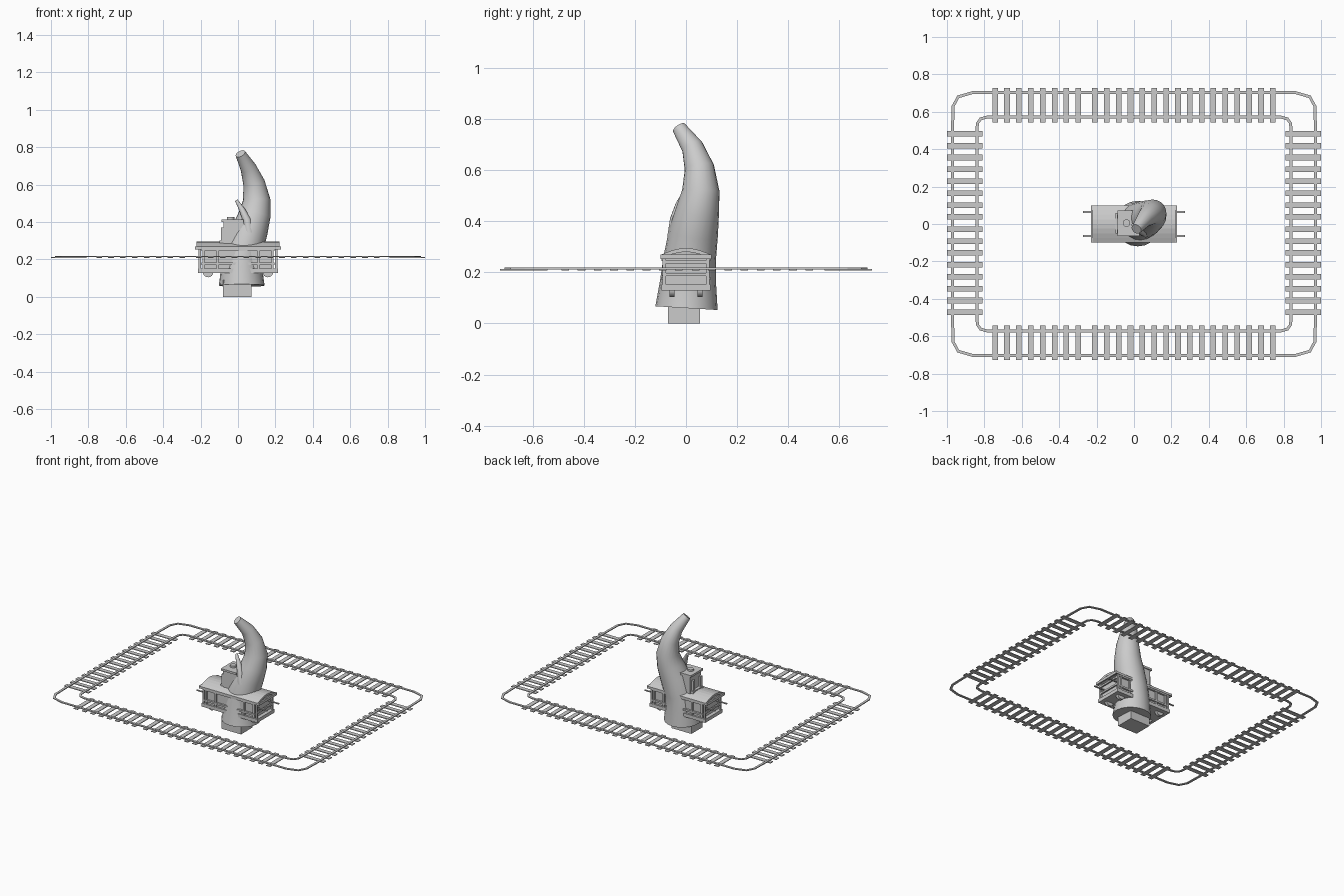
import bpy, bmesh, math
from mathutils import Vector, Matrix

if "Cube" in bpy.data.objects:
    bpy.data.objects.remove(bpy.data.objects["Cube"])


def finish(name, bm, smooth=False):
    bmesh.ops.recalc_face_normals(bm, faces=bm.faces)
    me = bpy.data.meshes.new(name)
    bm.to_mesh(me)
    bm.free()
    ob = bpy.data.objects.new(name, me)
    bpy.context.collection.objects.link(ob)
    if smooth:
        bpy.ops.object.select_all(action='DESELECT')
        ob.select_set(True)
        bpy.context.view_layer.objects.active = ob
        bpy.ops.object.shade_smooth_by_angle(angle=math.radians(40))
    return ob


def add_box(bm, x0, x1, y0, y1, z0, z1):
    m = Matrix.Translation(((x0 + x1) / 2, (y0 + y1) / 2, (z0 + z1) / 2))
    bmesh.ops.create_cube(bm, size=1, matrix=m @ Matrix.Diagonal((x1 - x0, y1 - y0, z1 - z0, 1)))


def boxes(name, specs):
    bm = bmesh.new()
    for s in specs:
        add_box(bm, *s)
    return finish(name, bm)


def bridge(bm, a, b):
    n = len(a)
    for i in range(n):
        bm.faces.new((a[i], a[(i + 1) % n], b[(i + 1) % n], b[i]))


def horn(name, stations, sides):
    """Loft of circles (x, y, z, radius) set across the path."""
    bm = bmesh.new()
    pts = [Vector(s[:3]) for s in stations]
    rings = []
    for i, s in enumerate(stations):
        t = pts[min(i + 1, len(pts) - 1)] - pts[max(i - 1, 0)]
        q = Vector((0, 0, 1)).rotation_difference(t.normalized())
        rings.append([bm.verts.new(pts[i] + q @ Vector((s[3] * math.cos(a), s[3] * math.sin(a), 0)))
                      for a in (2 * math.pi * k / sides for k in range(sides))])
    for a, b in zip(rings, rings[1:]):
        bridge(bm, a, b)
    bm.faces.new(rings[0])
    bm.faces.new(rings[-1])
    return finish(name, bm, True)


def rail(name, corner, half, z0, z1):
    """Closed rail loop mirrored from one corner's points."""
    loop = []
    for sx, sy in ((1, 1), (-1, 1), (-1, -1), (1, -1)):
        c = corner if sx * sy > 0 else corner[::-1]
        loop += [Vector((sx * x, sy * y, 0)) for x, y in c]
    n = len(loop)
    bm = bmesh.new()
    sections = []
    for i, p in enumerate(loop):
        d = (loop[(i + 1) % n] - loop[i - 1]).normalized()
        side = Vector((d.y, -d.x, 0)) * half
        sections.append([bm.verts.new(p + side * k + Vector((0, 0, z)))
                         for k, z in ((-1, z0), (1, z0), (1, z1), (-1, z1))])
    for i in range(n):
        bridge(bm, sections[i], sections[(i + 1) % n])
    return finish(name, bm)


# Track loop: two rails
RZ0, RZ1 = 0.212, 0.218
rail("outer_rail", [(.97, .52), (.967, .63), (.94, .68), (.865, .702)], .008, RZ0, RZ1)
rail("inner_rail", [(.84, .51), (.836, .54), (.82, .562), (.785, .572)], .008, RZ0, RZ1)

# Sleepers in groups of eight
bm = bmesh.new()
for s in (-1, 1):
    for gx in (-.52, .013, .52):
        for i in range(8):
            x = gx + (i - 3.5) * .0635
            add_box(bm, x - .015, x + .015, s * .635 - .093, s * .635 + .093, .208, .213)
    for gy in (.26, -.25):
        for i in range(8):
            y = gy + (i - 3.5) * .0635
            add_box(bm, s * .905 - .094, s * .905 + .094, y - .015, y + .015, .208, .213)
finish("sleepers", bm)

# Short rails passing through the carriage
boxes("carriage_rails", [(-.272, .272, y - .005, y + .005, RZ0, RZ1) for y in (-.065, .065)])

# Carriage body, floor frame, end posts and window frames
boxes("carriage_body", [(-.19, .19, -.082, .082, .15, .262)])
boxes("carriage_frame", [(-.215, .215, -.095, .095, .128, .152)])
boxes("end_posts", [(sx * .205 - .006, sx * .205 + .006, sy * .085 - .006, sy * .085 + .006, .15, .27)
                    for sx in (-1, 1) for sy in (-1, 1)])
boxes("end_railings", [(sx * .205 - .005, sx * .205 + .005, -.085, .085, z, z + .012)
                       for sx in (-1, 1) for z in (.185, .235)])
boxes("side_rails", [(-.195, .195, s * .088 - .007, s * .088 + .007, z, z + .012)
                     for s in (-1, 1) for z in (.17, .245)])
boxes("window_bars", [(x - .006, x + .006, s * .086 - .006, s * .086 + .006, .15, .26)
                      for s in (-1, 1) for x in (-.184, -.11, .11, .184)])

# Arched roof
bm = bmesh.new()
arc = [(-.1 + .2 * i / 8, .268 + .027 * math.sin(math.pi * i / 8)) for i in range(9)]
profile = arc + [(y, z - .015) for y, z in reversed(arc)]
ends = [[bm.verts.new((x, y, z)) for y, z in profile] for x in (-.222, .222)]
bridge(bm, *ends)
for e in ends:
    for i in range(8):
        bm.faces.new((e[i], e[i + 1], e[16 - i], e[17 - i]))
finish("carriage_roof", bm)
boxes("roof_lips", [(s * .226 - .005, s * .226 + .005, -.1, .1, .252, .27) for s in (-1, 1)])

# Wheels
bm = bmesh.new()
for x in (-.16, .16):
    for y in (-.055, .055):
        bmesh.ops.create_cone(bm, cap_ends=True, segments=16, radius1=.028, radius2=.028, depth=.02,
                              matrix=Matrix.Translation((x, y, .132)) @ Matrix.Rotation(math.pi / 2, 4, 'X'))
finish("wheels", bm, True)

# Foot block
boxes("foot_block", [(-.08, .072, -.07, .055, 0, .09)])

# Cabin on the roof with cap, hatch and window frame
boxes("cabin", [(-.078, .03, -.055, .065, .27, .40)])
boxes("cabin_cap", [(-.088, .03, -.063, .072, .40, .414)])
boxes("cabin_trim", [(-.098, -.076, -.05, .06, .285, .30), (-.092, -.076, -.05, -.03, .30, .37),
                     (-.092, -.076, .03, .05, .30, .37)])
bm = bmesh.new()
bmesh.ops.create_cone(bm, cap_ends=True, segments=12, radius1=.02, radius2=.02, depth=.016,
                      matrix=Matrix.Translation((-.04, .005, .418)))
finish("cabin_hatch", bm, True)

# Great curved horn and the small thorn beside it
horn("large_horn", [(.02, .002, .06, .122), (.02, .008, .16, .11), (.03, .014, .25, .103),
                    (.065, .03, .36, .096), (.09, .045, .44, .085), (.1, .058, .52, .073),
                    (.085, .052, .61, .058), (.055, .025, .69, .043), (.013, -.027, .765, .028)], 20)
horn("small_thorn", [(.06, -.045, .34, .028), (.048, -.04, .41, .022),
                     (.022, -.025, .465, .016), (-.008, -.005, .515, .008)], 12)
